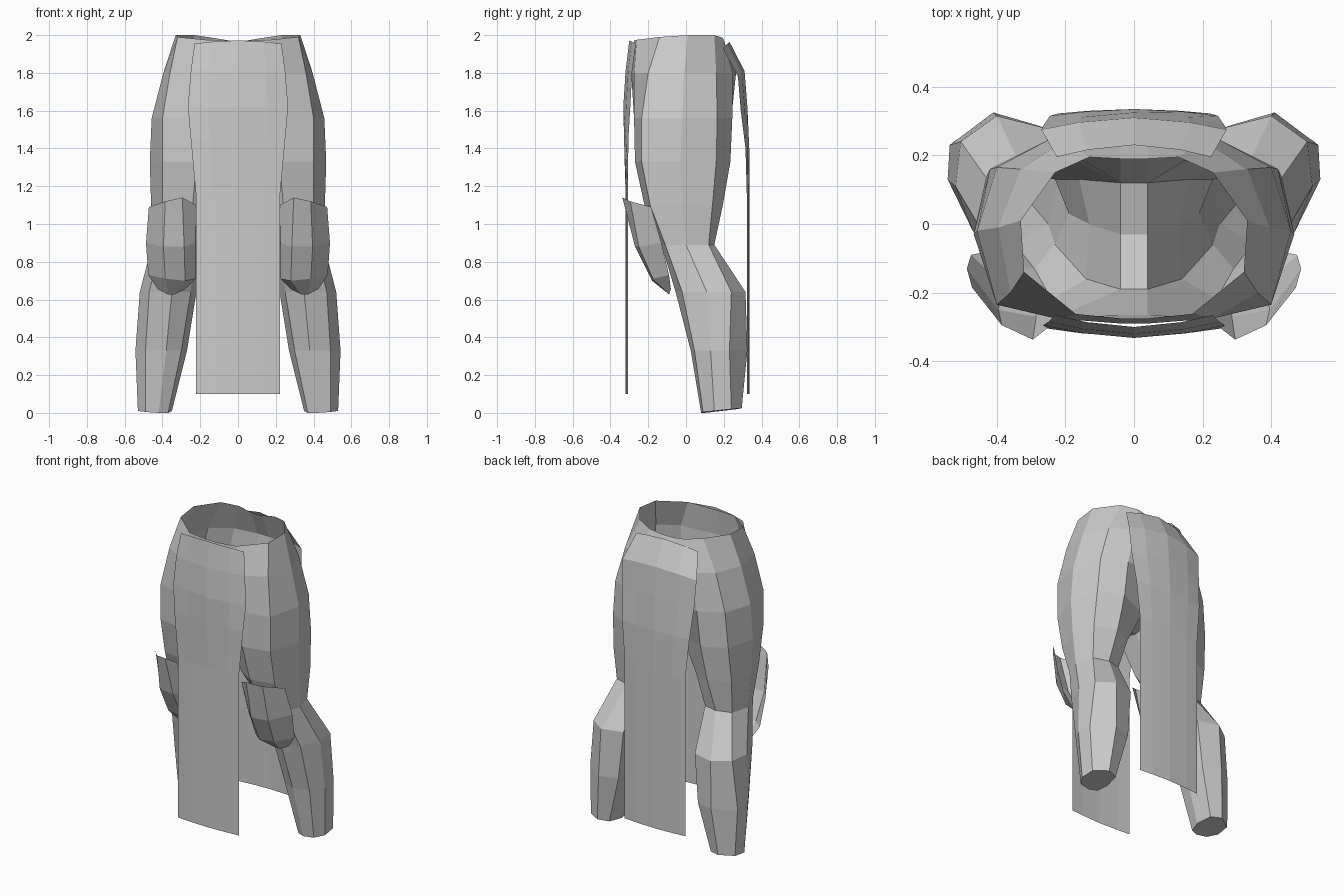
import bpy

cloth = bpy.data.materials.new("plain grey")
cloth.diffuse_color = (0.6, 0.6, 0.6, 1)


def make(name, verts, faces):
    me = bpy.data.meshes.new(name)
    me.from_pydata(verts, [], faces)
    me.materials.append(cloth)
    me.update()
    ob = bpy.data.objects.new(name, me)
    bpy.context.collection.objects.link(ob)
    return ob


def mirror(ob):
    m = ob.modifiers.new("mirror", 'MIRROR')
    m.use_clip = False
    m.merge_threshold = 0.0005


def loft(name, rows, closed=False, cap=False):
    """Skin a list of equally long point rows."""
    n = len(rows[0])
    faces = []
    for r in range(len(rows) - 1):
        for i in range(n if closed else n - 1):
            j = (i + 1) % n
            faces.append((r * n + i, (r + 1) * n + i, (r + 1) * n + j, r * n + j))
    if cap:
        b = (len(rows) - 1) * n
        faces.append(tuple(range(b + n - 1, b - 1, -1)))
    return make(name, [p for row in rows for p in row], faces)


def level(z, pts):
    return [(x, y, z) for x, y in pts]


# hips: open waist down to the crotch, front seam round to back seam
waist = [(0.04, -0.275, 1.97), (0.17, -0.262, 1.975), (0.32, -0.14, 1.99),
         (0.33, 0.01, 2.0), (0.23, 0.15, 2.0), (0.13, 0.195, 1.985), (0.04, 0.19, 1.97)]
hip_top = level(1.8, [(0.04, -0.29), (0.23, -0.275), (0.36, -0.2), (0.395, -0.01),
                      (0.33, 0.16), (0.2, 0.245), (0.04, 0.265)])
hip_wide = level(1.56, [(0.04, -0.265), (0.23, -0.275), (0.40, -0.235), (0.457, -0.02),
                        (0.40, 0.165), (0.25, 0.245), (0.04, 0.24)])
crotch = level(1.33, [(0.04, -0.19), (0.22, -0.27), (0.40, -0.235), (0.467, -0.03),
                      (0.42, 0.16), (0.27, 0.235), (0.04, 0.12)])
hips = [waist, hip_top, hip_wide, crotch]
mirror(loft("hips", hips))

# centre strip joining both halves, running under the crotch
path = [r[0] for r in hips] + [(0.04, -0.03, 1.29)] + [r[-1] for r in reversed(hips)]
loft("centre_strip", [[(-x, y, z), (x, y, z)] for x, y, z in path])

# thighs
knee = level(0.89, [(0.23, -0.06), (0.29, -0.13), (0.41, -0.11), (0.455, 0.0),
                    (0.42, 0.12), (0.32, 0.15), (0.23, 0.13), (0.19, 0.03)])
thigh = [crotch + [(0.04, -0.03, 1.29)],
         level(1.1, [(0.14, -0.16), (0.24, -0.22), (0.40, -0.19), (0.46, -0.02),
                     (0.43, 0.14), (0.29, 0.195), (0.16, 0.13), (0.13, 0.0)]),
         knee]
mirror(loft("thigh", thigh, closed=True))

# shins, closed at the ankle
shin = [knee,
        level(0.64, [(0.25, 0.0), (0.35, -0.055), (0.47, -0.02), (0.52, 0.11),
                     (0.505, 0.24), (0.40, 0.315), (0.26, 0.28), (0.22, 0.13)]),
        level(0.33, [(0.30, 0.06), (0.38, 0.025), (0.49, 0.045), (0.543, 0.13),
                     (0.537, 0.23), (0.41, 0.325), (0.29, 0.29), (0.27, 0.16)]),
        [(0.37, 0.1, 0.0), (0.42, 0.08, 0.0), (0.49, 0.09, 0.005), (0.53, 0.15, 0.01),
         (0.525, 0.24, 0.02), (0.44, 0.295, 0.025), (0.37, 0.27, 0.02), (0.35, 0.17, 0.01)]]
mirror(loft("shin", shin, closed=True, cap=True))

# knee guards: bent open plates
guard = [
    [(0.222, -0.28, 1.10), (0.295, -0.337, 1.14), (0.385, -0.295, 1.12), (0.472, -0.185, 1.09)],
    [(0.225, -0.22, 0.90), (0.285, -0.27, 0.88), (0.395, -0.25, 0.88), (0.487, -0.13, 0.90)],
    [(0.225, -0.14, 0.71), (0.28, -0.18, 0.70), (0.385, -0.175, 0.71), (0.475, -0.09, 0.73)],
    [(0.28, -0.085, 0.655), (0.335, -0.09, 0.627), (0.37, -0.09, 0.627), (0.425, -0.08, 0.655)],
]
mirror(loft("knee_guard", guard))


# hanging cloths: each row is half width, edge y, edge z, centre y, centre z
def hanging_cloth(name, rows):
    loft(name, [[(-w, ye, ze), (-w * 0.6, ye * 0.4 + yc * 0.6, ze * 0.4 + zc * 0.6), (0, yc, zc),
                 (w * 0.6, ye * 0.4 + yc * 0.6, ze * 0.4 + zc * 0.6), (w, ye, ze)]
                for w, ye, ze, yc, zc in rows])


hanging_cloth("front_cloth", [
    (0.23, -0.265, 1.955, -0.30, 1.972), (0.25, -0.285, 1.81, -0.32, 1.81),
    (0.265, -0.295, 1.62, -0.332, 1.62), (0.25, -0.305, 1.45, -0.328, 1.45),
    (0.222, -0.308, 1.15, -0.32, 1.15), (0.222, -0.308, 0.1, -0.32, 0.1)])
hanging_cloth("back_cloth", [
    (0.225, 0.195, 1.93, 0.23, 1.965), (0.27, 0.275, 1.78, 0.31, 1.81),
    (0.262, 0.29, 1.60, 0.325, 1.62), (0.245, 0.315, 1.40, 0.335, 1.40),
    (0.222, 0.322, 1.15, 0.335, 1.15), (0.222, 0.322, 0.1, 0.335, 0.1)])
